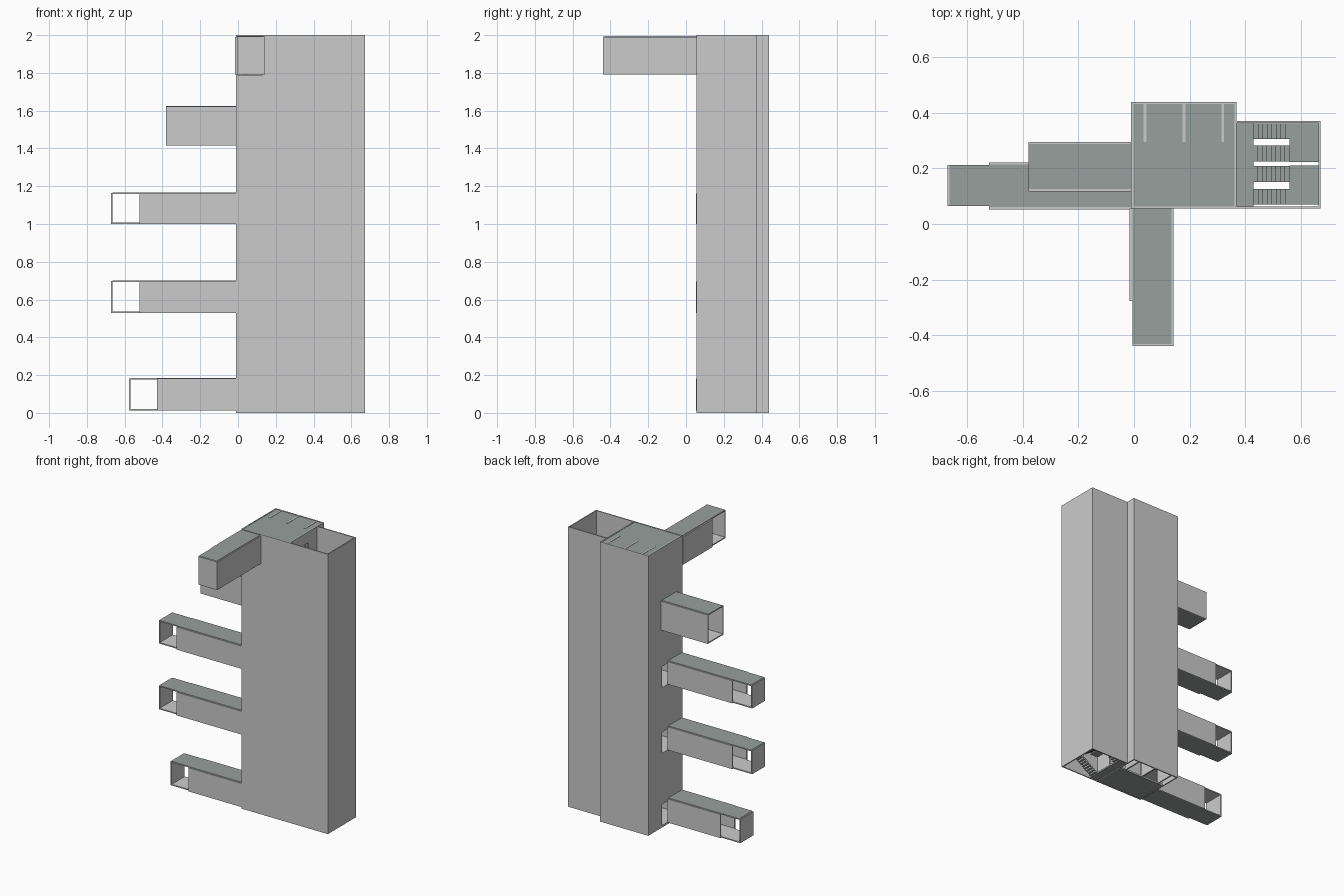
import bpy, bmesh

cube = bpy.data.objects.get("Cube")
if cube:
    bpy.data.objects.remove(cube)


def material(name, rgb):
    m = bpy.data.materials.new(name)
    m.use_nodes = True
    m.diffuse_color = (*rgb, 1)
    m.node_tree.nodes["Principled BSDF"].inputs["Base Color"].default_value = (*rgb, 1)
    return m


PALE = material("pale grey", (0.60, 0.60, 0.60))
SLATE = material("green grey", (0.31, 0.35, 0.34))


def add_box(bm, x, y, z, up=0, down=0, side=0):
    """Box from three (min, max) ranges; colour chosen by face direction."""
    v = [bm.verts.new((a, b, c)) for a in x for b in y for c in z]
    for q in ("0132", "4675", "0451", "2376", "0264", "1573"):
        f = bm.faces.new([v[int(i)] for i in q])
        f.normal_update()
        n = f.normal.z
        f.material_index = up if n > 0.5 else down if n < -0.5 else side


def finish(name, bm):
    mesh = bpy.data.meshes.new(name)
    bm.to_mesh(mesh)
    bm.free()
    mesh.materials.append(PALE)
    mesh.materials.append(SLATE)
    ob = bpy.data.objects.new(name, mesh)
    bpy.context.collection.objects.link(ob)
    return ob


def box(name, x, y, z, up=0, down=0, side=0):
    bm = bmesh.new()
    add_box(bm, x, y, z, up, down, side)
    return finish(name, bm)


def cut(ob, x, y, z):
    """Boolean opening through a wall."""
    c = box(ob.name + "_opening", x, y, z)
    c.hide_render = True
    c.hide_viewport = True
    c.display_type = 'WIRE'
    mod = ob.modifiers.new("opening", 'BOOLEAN')
    mod.operation = 'DIFFERENCE'
    mod.solver = 'EXACT'
    mod.object = c


T = 0.008
LEVELS = [0.015, 0.53, 1.0, 1.41, 1.79]
X0, X1, Y0, Y1, TOP = -0.01, 0.37, 0.055, 0.44, 2.0

# Main shaft walls
west = box("main_west_wall", (X0, X0 + T), (Y0, Y1), (0, TOP))
east = box("main_east_wall", (X1 - T, X1), (Y0, Y1), (0, TOP))
front = box("main_front_wall", (X0 + T, X1 - T), (Y0, Y0 + T), (0, TOP))
box("main_back_wall", (X0 + T, X1 - T), (Y1 - T, Y1), (0, TOP))

# Lid, storey floors and lift partitions
inner_x = (X0 + T, X1 - T)
box("main_lid", inner_x, (Y0 + T, Y1 - T), (TOP - 0.012, TOP - 0.002), up=1)
for z in LEVELS:
    box("storey_floor", inner_x, (Y0 + T, 0.29), (z - 0.012, z), down=1)
for x in (0.04, 0.18, 0.32):
    box("lift_partition", (x - 0.005, x + 0.005), (0.295, Y1 - T), (0, TOP))

# Doorways to the corridors and the stairs
for z in LEVELS[:4]:
    cut(west, (X0 - 0.02, X0 + 0.02), (Y0 + T, 0.285), (z, z + 0.15))
for z in LEVELS:
    cut(east, (X1 - 0.02, X1 + 0.02), (0.19, 0.27), (z, z + 0.13))
cut(front, (0, 0.13), (Y0 - 0.02, Y0 + 0.02), (LEVELS[4], LEVELS[4] + 0.18))

# Stair shaft walls, open at the top
SX, SY = 0.672, 0.372
box("stair_front_wall", (X1, SX), (Y0, Y0 + T), (0, TOP))
box("stair_back_wall", (X1, SX), (SY - T, SY), (0, TOP))
box("stair_east_wall", (SX - T, SX), (Y0 + T, SY - T), (0, TOP))

# Twin dog-leg stairs, mirrored about the centre gap
STOREYS, STEPS = 10, 8
MID = 0.217
rise = (LEVELS[4] - LEVELS[0]) / STOREYS
step_h, step_w = rise / 2 / STEPS, 0.13 / STEPS
bm = bmesh.new()
for s in range(STOREYS + 1):
    z = LEVELS[0] + s * rise
    add_box(bm, (X1, 0.43), (Y0 + T, SY - T), (z - 0.01, z), 1, 1)
    if s == STOREYS:
        break
    for side in (-1, 1):
        def lane(a, b):
            return tuple(sorted((MID + side * a, MID + side * b)))
        half = z + rise / 2
        add_box(bm, (0.56, SX - T), lane(0.006, 0.146), (half - 0.01, half), 1, 1)
        for i in range(STEPS):
            x = 0.43 + i * step_w
            up_z = z + (i + 1) * step_h
            add_box(bm, (x, x + step_w), lane(0.09, 0.146), (up_z - 0.014, up_z), 1, 1)
            top_z = z + rise - i * step_h
            add_box(bm, (x, x + step_w), lane(0.008, 0.066), (top_z - 0.014, top_z), 1, 1)
finish("stairs", bm)


# Side corridors: closed walls, then an end bay open on both sides
def corridor(z0, z1, x_end, x_bay):
    y0, y1 = 0.053, 0.222
    for y in ((y0, y0 + T), (y1 - T, y1)):
        box("corridor_wall", (x_bay, X0), y, (z0, z1 - 0.004))
    box("corridor_roof", (x_bay, X0), (y0 + T, y1 - T), (z1 - T, z1), up=1)
    box("corridor_floor", (x_bay, X0), (y0 + T, y1 - T), (z0, z0 + T), down=1)
    bay = (y0 + 0.012, y1 - 0.01)
    box("bay_roof", (x_end + T, x_bay), bay, (z1 - T, z1), up=1)
    box("bay_floor", (x_end + T, x_bay), bay, (z0, z0 + T), down=1)
    box("bay_end_wall", (x_end, x_end + T), bay, (z0, z1 - 0.002))


corridor(1.0, 1.166, -0.672, -0.522)
corridor(0.53, 0.70, -0.672, -0.522)
corridor(0.012, 0.185, -0.578, -0.428)

# Short corridor with an open end
ay0, ay1, az0, az1 = 0.118, 0.296, 1.415, 1.625
for y in ((ay0, ay0 + T), (ay1 - T, ay1)):
    box("short_corridor_wall", (-0.38, X0), y, (az0, az1 - 0.004))
box("short_corridor_roof", (-0.38, X0), (ay0 + T, ay1 - T), (az1 - T, az1), up=1)
box("short_corridor_floor", (-0.38, X0), (ay0 + T, ay1 - T), (az0, az0 + T), down=1)

# Top bridge to the front with one side window at its far end
bz0, bz1, by = 1.792, 1.994, -0.44
box("bridge_roof", (-0.006, 0.135), (by + T, Y0), (bz1 - T, bz1), up=1)
box("bridge_floor", (-0.006, 0.135), (by + T, Y0), (bz0, bz0 + T), down=1)
box("bridge_end_wall", (-0.006, 0.143), (by, by + T), (bz0, bz1 - 0.002))
box("bridge_east_wall", (0.135, 0.143), (by + T, Y0), (bz0, bz1 - 0.004))
box("bridge_west_wall", (-0.016, -0.006), (-0.278, Y0), (bz0, bz1 - 0.004))
